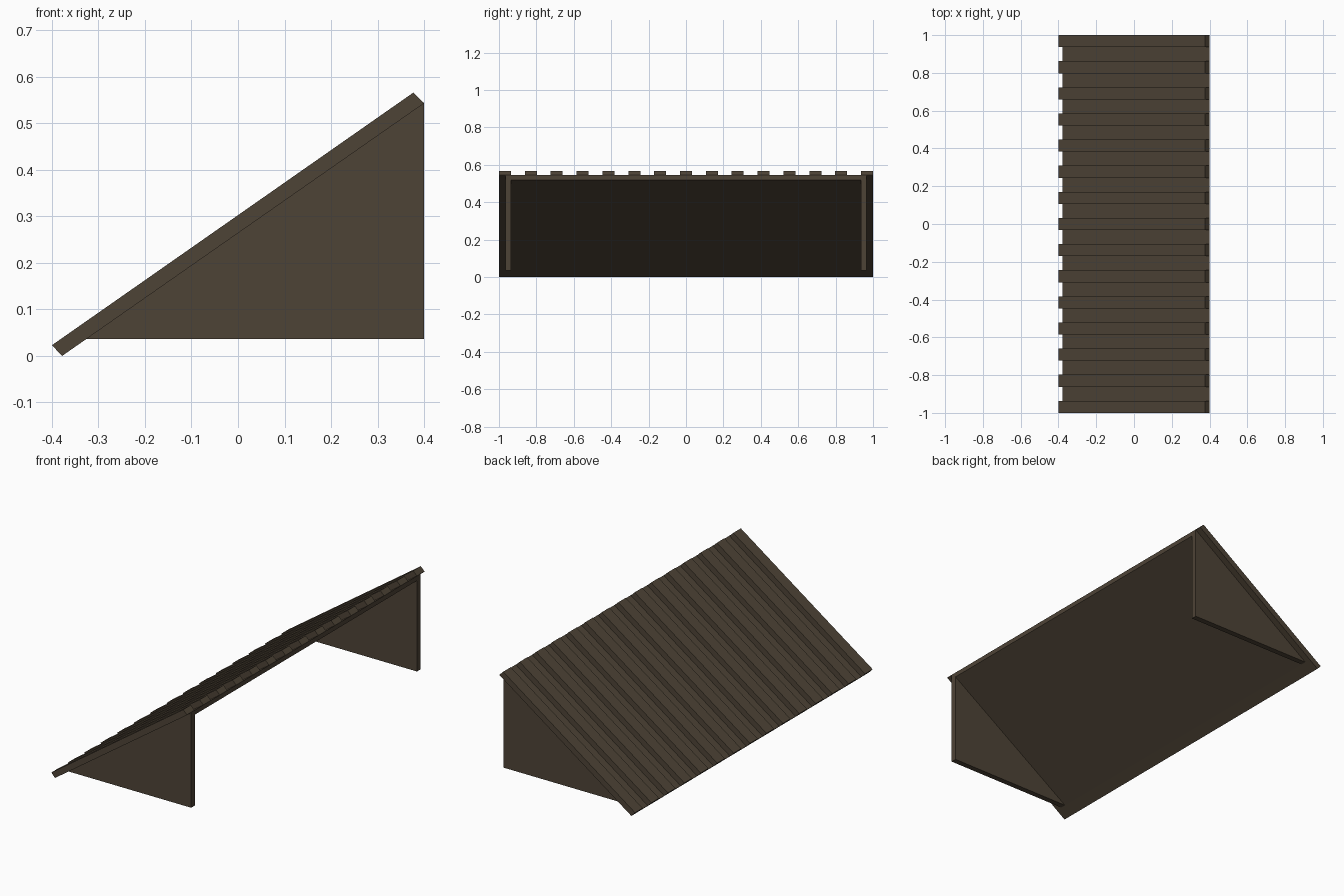
import bpy

cube = bpy.data.objects.get("Cube")
if cube:
    bpy.data.objects.remove(cube, do_unlink=True)

# Single weathered wood colour
wood = bpy.data.materials.new("dark_brown_wood")
colour = (0.076, 0.057, 0.037, 1.0)
wood.diffuse_color = colour
wood.use_nodes = True
bsdf = wood.node_tree.nodes["Principled BSDF"]
bsdf.inputs["Base Color"].default_value = colour
bsdf.inputs["Roughness"].default_value = 0.9


def extrude_profile(name, profile, y0, y1):
    """Solid made by sweeping a counter-clockwise xz profile from y0 to y1."""
    n = len(profile)
    verts = [(x, y, z) for y in (y0, y1) for x, z in profile]
    faces = [tuple(range(n)), tuple(reversed(range(n, 2 * n)))]
    for i in range(n):
        j = (i + 1) % n
        faces.append((i, i + n, j + n, j))
    mesh = bpy.data.meshes.new(name)
    mesh.from_pydata(verts, [], faces)
    mesh.materials.append(wood)
    mesh.update()
    obj = bpy.data.objects.new(name, mesh)
    bpy.context.collection.objects.link(obj)
    return obj


# Slope line shared by every part
eave, ridge = (-0.378, 0.0), (0.4, 0.543)
slope = (ridge[1] - eave[1]) / (ridge[0] - eave[0])
base_z = 0.036
tip = (eave[0] + base_z / slope, base_z)
gable_out, gable_in = 0.965, 0.935

# Thin roof sheet
skin = 0.002
extrude_profile("roof_sheet", [eave, ridge, (ridge[0], ridge[1] + skin),
                               (eave[0], eave[1] + skin)], -1, 1)

# Triangular gable walls at both ends
gable = [tip, (ridge[0], base_z), ridge]
extrude_profile("front_gable", gable, -gable_out, -gable_in)
extrude_profile("back_gable", gable, gable_in, gable_out)

# Lining beneath the sheet, thickest at the ridge
extrude_profile("roof_lining", [tip, (ridge[0], 0.52), ridge], -gable_in, gable_in)

# Raised battens with bevelled ends running down the slope
batten = [eave, ridge, (0.377, 0.566), (-0.4, 0.023)]
count, width = 15, 0.064
pitch = (2 - width) / (count - 1)
for i in range(count):
    y = -1 + i * pitch
    extrude_profile(f"roof_batten_{i + 1}", batten, y, y + width)
